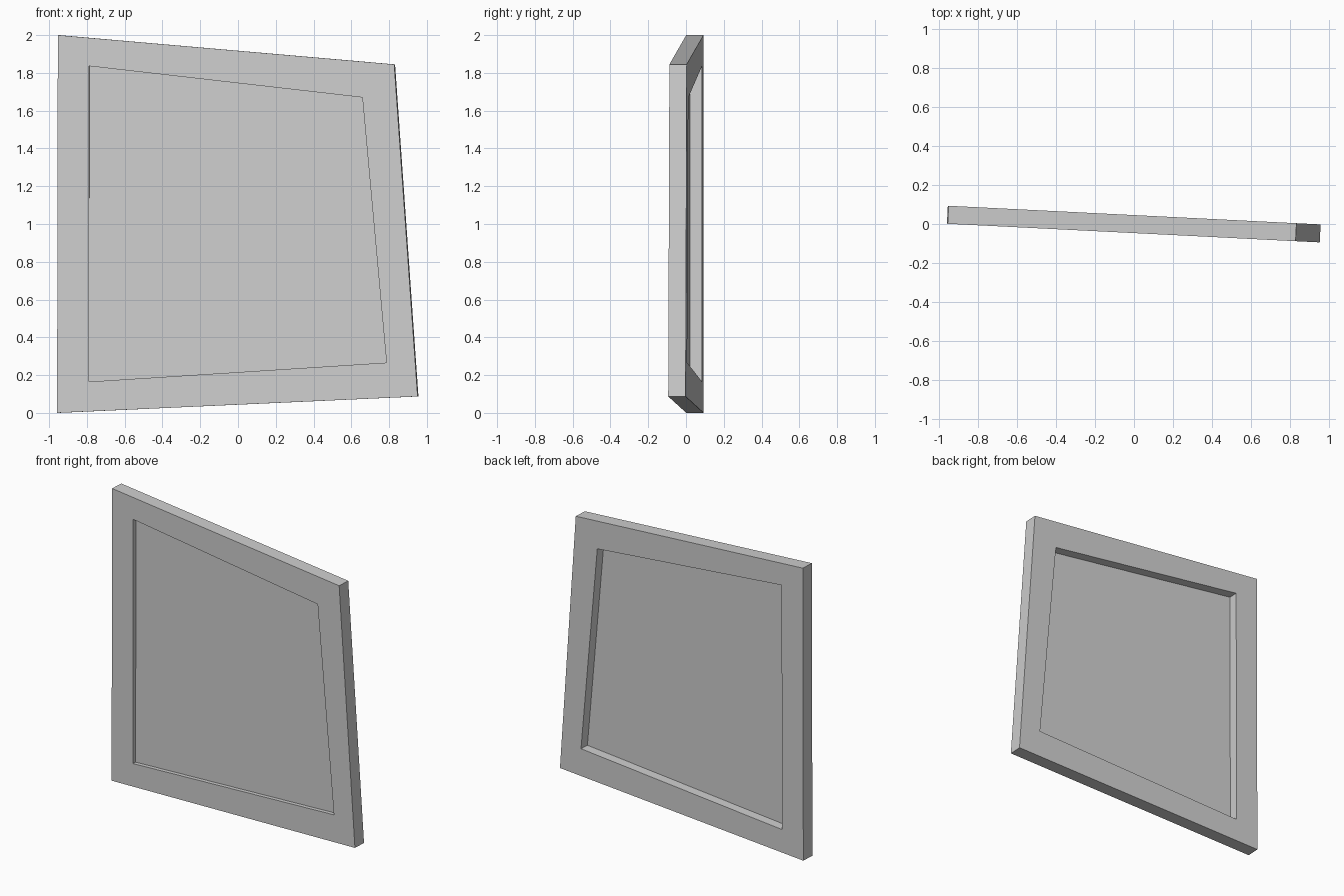
import bpy
import bmesh

cube = bpy.data.objects.get("Cube")
if cube:
    bpy.data.objects.remove(cube, do_unlink=True)

# Outlines in (x, z), and depths measured from the front face
OUTER = [(-0.959, 0.0), (0.952, 0.087), (0.828, 1.845), (-0.955, 2.0)]
INNER = [(-0.791, 0.165), (0.787, 0.266), (0.659, 1.67), (-0.789, 1.836)]
THICKNESS = 0.092
PANEL_DEPTH = 0.027
TURN = -0.05

grey = bpy.data.materials.new("plain_grey")
grey.use_nodes = True
colour = (0.62, 0.62, 0.62, 1)
grey.diffuse_color = colour
grey.node_tree.nodes["Principled BSDF"].inputs["Base Color"].default_value = colour


def ring(bm, outline, depth):
    return [bm.verts.new((x, depth, z)) for x, z in outline]


def bridge(bm, a, b):
    for i in range(len(a)):
        j = (i + 1) % len(a)
        bm.faces.new((a[i], a[j], b[j], b[i]))


def finish(bm, name):
    mesh = bpy.data.meshes.new(name)
    bm.to_mesh(mesh)
    bm.free()
    mesh.materials.append(grey)
    obj = bpy.data.objects.new(name, mesh)
    obj.location.y = -0.0465
    obj.rotation_euler.z = TURN
    bpy.context.collection.objects.link(obj)


# Crooked four-sided frame with an opening right through it
bm = bmesh.new()
loops = [ring(bm, OUTER, 0), ring(bm, INNER, 0),
         ring(bm, INNER, THICKNESS), ring(bm, OUTER, THICKNESS)]
for k in range(4):
    bridge(bm, loops[k], loops[(k + 1) % 4])
bmesh.ops.recalc_face_normals(bm, faces=bm.faces)
finish(bm, "frame")

# Thin sheet filling the opening, nearer to the front
bm = bmesh.new()
bm.faces.new(ring(bm, INNER, PANEL_DEPTH))
finish(bm, "panel")
